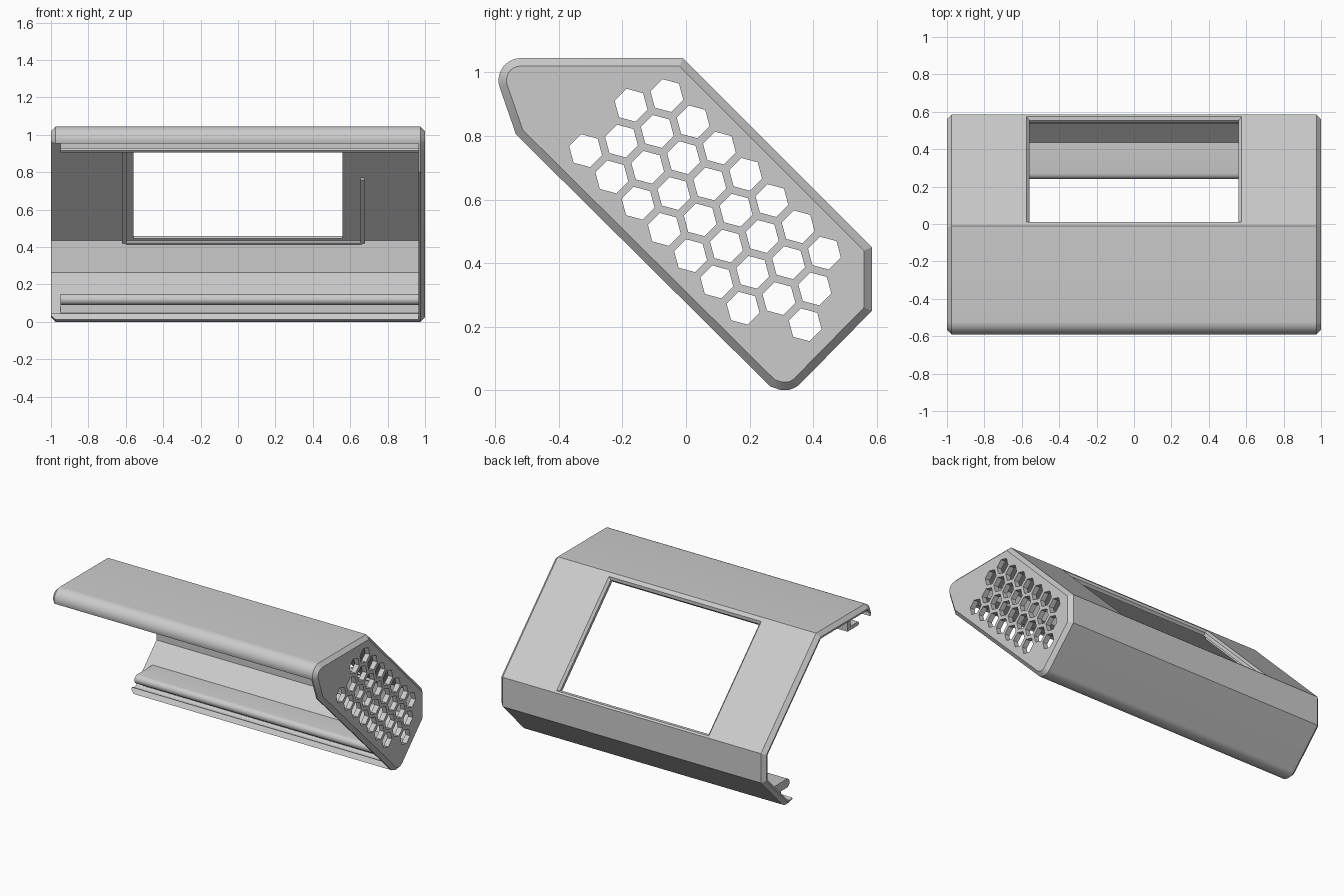
import bpy, bmesh
from math import radians, cos, sin, sqrt
from mathutils import Vector, Matrix

cube = bpy.data.objects.get("Cube")
if cube:
    bpy.data.objects.remove(cube, do_unlink=True)

GREY = (0.6, 0.6, 0.6, 1)
mat = bpy.data.materials.new("light grey plastic")
mat.use_nodes = True
mat.diffuse_color = GREY
mat.node_tree.nodes["Principled BSDF"].inputs["Base Color"].default_value = GREY

WALL, CHAMFER = 0.036, 0.025


def arc(cy, cz, r, a0, a1, n=10):
    angles = [radians(a0 + (a1 - a0) * i / n) for i in range(n + 1)]
    return [(cy + r * cos(a), cz + r * sin(a)) for a in angles]


def inset(points, d):
    """Mitred inward offset of a closed clockwise outline."""
    result = []
    for i, p in enumerate(points):
        p = Vector(p)
        a = (p - Vector(points[i - 1])).normalized()
        b = (Vector(points[(i + 1) % len(points)]) - p).normalized()
        na, nb = Vector((a.y, -a.x)), Vector((b.y, -b.x))
        result.append(tuple(p + (na + nb) * d / (1 + na.dot(nb))))
    return result


def finish(name, bm):
    bmesh.ops.recalc_face_normals(bm, faces=bm.faces)
    mesh = bpy.data.meshes.new(name)
    bm.to_mesh(mesh)
    bm.free()
    mesh.materials.append(mat)
    obj = bpy.data.objects.new(name, mesh)
    bpy.context.collection.objects.link(obj)
    return obj


def add_loft(bm, rings):
    """Skin equal rings of 3D points and close both ends."""
    rows = [[bm.verts.new(p) for p in ring] for ring in rings]
    for low, high in zip(rows, rows[1:]):
        for i in range(len(low)):
            bm.faces.new((low[i - 1], low[i], high[i], high[i - 1]))
    bm.faces.new(rows[0])
    bm.faces.new(rows[-1])


def extrude(name, sections):
    """Loft side profiles, given as (x, [(y, z), ...])."""
    bm = bmesh.new()
    add_loft(bm, [[(x, y, z) for y, z in pts] for x, pts in sections])
    return finish(name, bm)


def cut(obj, cutter):
    cutter.hide_render = True
    cutter.hide_viewport = True
    mod = obj.modifiers.new("cut", "BOOLEAN")
    mod.object = cutter
    mod.solver = "EXACT"
    bpy.context.view_layer.objects.active = obj
    bpy.ops.object.modifier_apply(modifier=mod.name)
    bpy.data.objects.remove(cutter, do_unlink=True)


# Side outline: nose, top, sloped back, rear, underside, bottom curve, open front
outline = (arc(-0.52, 0.975, 0.07, 199, 90)
           + [(-0.01, 1.045), (0.585, 0.45), (0.585, 0.25)]
           + arc(0.31, 0.07, 0.07, 315, 255, 8)
           + [(0.265, 0.012), (-0.535, 0.805)])
inner = inset(outline, WALL)[:-1][::-1]
edge = inset(outline, CHAMFER)

# Bent shell, chamfered at its open end
shell = extrude("shell", [(-1, edge[:-1] + inner),
                          (-1 + CHAMFER, outline[:-1] + inner),
                          (0.97, outline[:-1] + inner)])

# Frame of the sloped back: local y runs down the slope, local z points outward
slope = Matrix.Translation((0, 0.2925, 0.7425)) @ Matrix.Rotation(radians(-45), 4, "X")

# Window with a bevelled rim
bm = bmesh.new()
rings = []
for grow, depth in ((0.015, 0.015), (-0.015, -0.015), (-0.015, -0.05)):
    w, h = 0.575 + grow, 0.3995 + grow
    rings.append([slope @ Vector((x * w, y * h, depth))
                  for x, y in ((-1, -1), (1, -1), (1, 1), (-1, 1))])
add_loft(bm, rings)
cut(shell, finish("window_cutter", bm))

# End wall with chamfered rim
end_wall = extrude("end_wall", [(0.965, outline), (1 - CHAMFER, outline), (1, edge)])

# Honeycomb vents
PITCH, RADIUS = 0.1168, 0.0535
across = Vector((cos(radians(15)), sin(radians(15)))) * PITCH
down = Vector((1, -1)) * PITCH / sqrt(2)
bm = bmesh.new()
for row, (first, last) in enumerate(((0, 6), (0, 7), (1, 8), (1, 7))):
    for i in range(first, last + 1):
        c = Vector((-0.06, 0.927)) - across * row + down * i
        hexagon = arc(c.x, c.y, RADIUS, 45, 345, 5)
        add_loft(bm, [[(x, y, z) for y, z in hexagon] for x in (0.9, 1.1)])
cut(end_wall, finish("vent_cutter", bm))

# Panel channels along the top and bottom of the open front
top_channel = extrude("top_channel", [(x, [
    (-0.385, 1.02), (-0.385, 0.905), (-0.5, 0.905), (-0.51, 0.917), (-0.5, 0.93),
    (-0.415, 0.93), (-0.415, 1.02)]) for x in (-0.95, 0.968)])
bottom_channel = extrude("bottom_channel", [(x, [(0.47, 0.15)]
    + arc(0.27, 0.12, 0.03, 90, 270, 8)
    + [(0.335, 0.09), (0.335, 0.03), (0.39, 0.065)]) for x in (-0.95, 0.968)])


# Screen ribs inside the sloped back
def rib(name, x0, x1, y0, y1):
    bm = bmesh.new()
    corners = ((x0, y0), (x1, y0), (x1, y1), (x0, y1))
    add_loft(bm, [[slope @ Vector((x, y, z)) for x, y in corners] for z in (-0.03, -0.053)])
    return finish(name, bm)


ribs = [rib("left_screen_rib", 0.655, 0.675, -0.074, 0.405),
        rib("right_screen_rib", -0.618, -0.597, -0.41, 0.405),
        rib("lower_screen_rib", -0.6, 0.66, 0.4, 0.412)]

for obj in [shell, end_wall, top_channel, bottom_channel] + ribs:
    bpy.ops.object.select_all(action="DESELECT")
    obj.select_set(True)
    bpy.context.view_layer.objects.active = obj
    bpy.ops.object.shade_smooth_by_angle(angle=radians(25))
